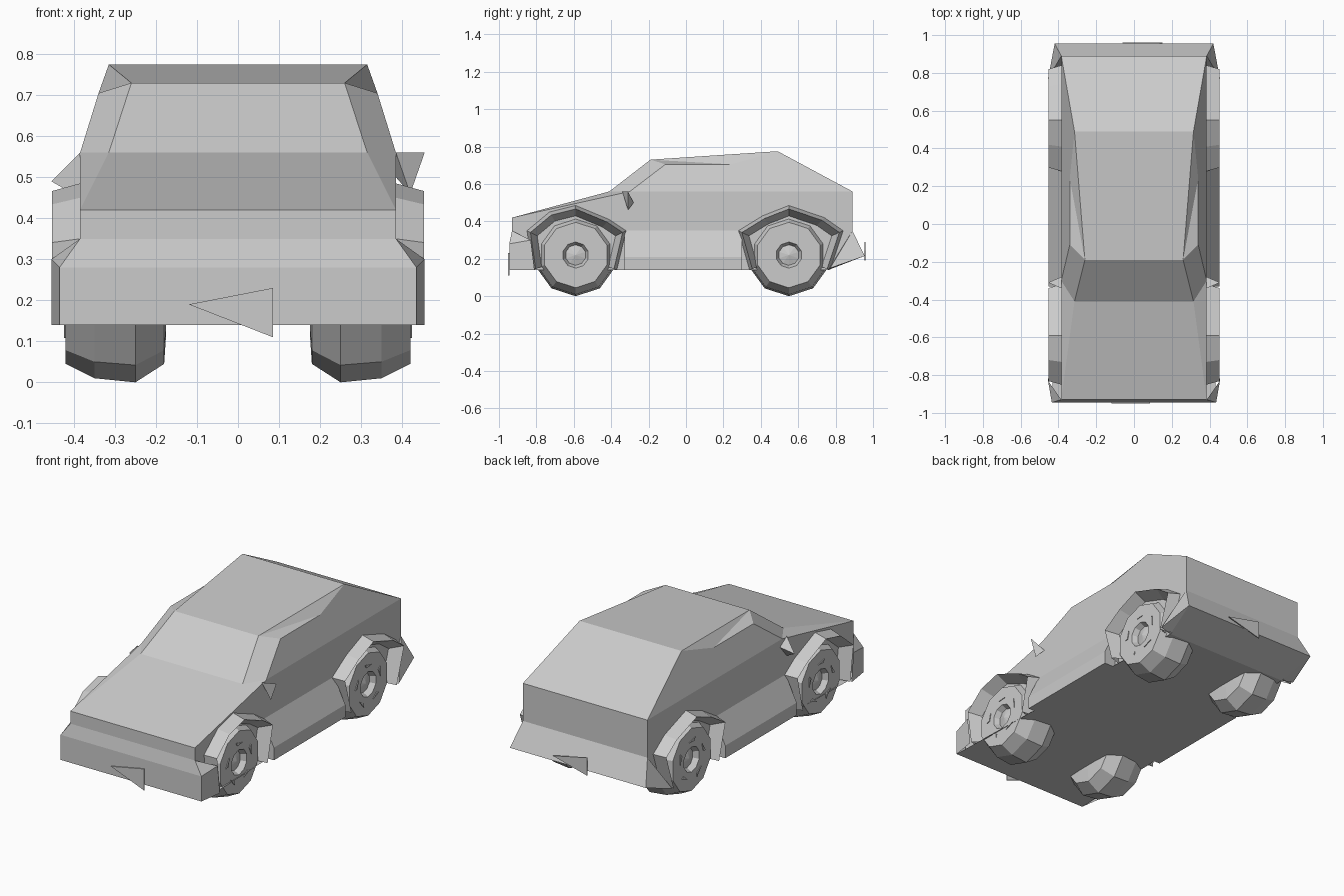
import bpy, bmesh, math
from mathutils import Vector

old = bpy.data.objects.get("Cube")
if old:
    bpy.data.objects.remove(old, do_unlink=True)

# Single flat colour
grey = bpy.data.materials.new("plain_grey")
grey.use_nodes = True
colour = (0.6, 0.6, 0.6, 1)
grey.diffuse_color = colour
grey.node_tree.nodes["Principled BSDF"].inputs["Base Color"].default_value = colour


def build(name, bm, centre=None):
    """Turn a bmesh into a flat shaded object, facing outward from centre if given."""
    bmesh.ops.remove_doubles(bm, verts=bm.verts, dist=0.0005)
    bm.normal_update()
    if centre:
        for face in bm.faces:
            if face.normal.dot(face.calc_center_median() - Vector(centre)) < 0:
                face.normal_flip()
    else:
        bmesh.ops.recalc_face_normals(bm, faces=bm.faces)
    mesh = bpy.data.meshes.new(name)
    bm.to_mesh(mesh)
    bm.free()
    mesh.materials.append(grey)
    obj = bpy.data.objects.new(name, mesh)
    bpy.context.collection.objects.link(obj)
    return obj


def add_face(bm, points):
    return bm.faces.new([bm.verts.new(p) for p in points])


def bridge(bm, first, second, closed=False):
    """Quads between two equal rows of points."""
    count = len(first)
    for i in range(count if closed else count - 1):
        j = (i + 1) % count
        add_face(bm, [first[i], first[j], second[j], second[i]])


# Body shell: corner points of one half, mirrored across the middle
corner = dict(
    bumper_low=(.435, -.945, .14), bumper_mid=(.435, -.945, .28),
    nose_low=(.385, -.93, .35), nose_top=(.385, -.93, .42),
    cowl=(.315, -.41, .56), belt_front=(.385, -.3, .56),
    roof_front=(.26, -.19, .73), roof_rear=(.315, .49, .775),
    glass_front=(.34, -.11, .705), glass_rear=(.34, .24, .705),
    belt_rear=(.385, .89, .56), tail=(.385, .89, .35),
    tail_low=(.42, .955, .215), floor_rear=(.385, .76, .14),
    floor_front=(.385, -.93, .14), fender_low=(.455, -.81, .14),
    fender_top=(.455, -.83, .3), rear_corner=(.455, .77, .15),
)
# Panels that span the full width run between neighbours in this chain
chain = ("bumper_low bumper_mid nose_low nose_top cowl roof_front roof_rear "
         "belt_rear tail tail_low floor_rear bumper_low").split()
# Panels repeated on each side
side_panels = [
    "nose_low nose_top belt_front belt_rear tail",
    "nose_low tail floor_rear floor_front",
    "nose_top cowl belt_front",
    "cowl roof_front belt_front",
    "belt_front roof_front glass_front",
    "belt_front glass_front glass_rear roof_rear belt_rear",
    "glass_front roof_front glass_rear",
    "roof_front roof_rear glass_rear",
    "bumper_low bumper_mid fender_top fender_low",
    "bumper_mid nose_low fender_top",
    "tail tail_low rear_corner",
    "tail rear_corner floor_rear",
    "rear_corner tail_low floor_rear",
]


def flip(p, side):
    return (p[0] * side, p[1], p[2])


bm = bmesh.new()
for a, b in zip(chain, chain[1:]):
    add_face(bm, [corner[a], corner[b], flip(corner[b], -1), flip(corner[a], -1)])
for panel in side_panels:
    for side in (1, -1):
        add_face(bm, [flip(corner[n], side) for n in panel.split()])
build("body_shell", bm, (0, 0, .36))

# Wheel arch outlines in y, z, measured from the wheel centre
AXLE = .22
front_arch = [(-.23, -.08), (-.26, .13), (-.14, .23), (0, .265), (.18, .19), (.27, .13), (.22, -.08)]
rear_arch = [(-.21, -.08), (-.27, .13), (-.14, .21), (0, .265), (.19, .2), (.29, .13), (.22, -.08)]
axles = {"front": (-.59, front_arch), "rear": (.55, rear_arch)}


def wheel_arch(name, y, outline, side):
    rings = []
    for x, scale in ((.385, 1), (.453, .93), (.385, .79)):
        rings.append([(side * x, y + u * scale, max(AXLE + v * scale, .14)) for u, v in outline])
    bm = bmesh.new()
    bridge(bm, rings[0], rings[1])
    bridge(bm, rings[1], rings[2])
    build(name, bm)


# Wheel: a faceted turned shape with a domed inside and a sunken hub
wheel_profile = [(.175, .0), (.175, .1), (.18, .175), (.25, .22), (.35, .21),
                 (.42, .175), (.42, .07), (.39, .055), (.405, .0)]


def wheel(name, y, side, sides=10):
    bm = bmesh.new()

    def ring(x, r):
        turns = [math.tau * i / sides - math.pi / 2 for i in range(sides)]
        return [(side * x, y + r * math.cos(t), AXLE + r * math.sin(t)) for t in turns]

    for a, b in zip(wheel_profile, wheel_profile[1:]):
        if a[1] == 0 or b[1] == 0:
            tip, rim = (a, b) if a[1] == 0 else (b, a)
            loop = ring(*rim)
            for i in range(sides):
                add_face(bm, [(side * tip[0], y, AXLE), loop[i], loop[(i + 1) % sides]])
        else:
            bridge(bm, ring(*a), ring(*b), closed=True)
    build(name, bm)


# Small raised triangles around the hub
def rim_marks(name, y, side, count=5):
    bm = bmesh.new()
    for k in range(count):
        turn = math.tau * k / count + math.pi / 2
        tri = [(turn + d, r) for d, r in ((-.25, .105), (.25, .12), (.2, .1))]
        outer, inner = ([(side * x, y + r * math.cos(t), AXLE + r * math.sin(t))
                         for t, r in tri] for x in (.424, .418))
        add_face(bm, outer)
        bridge(bm, outer, inner, closed=True)
    build(name, bm)


for side, side_name in ((1, "left"), (-1, "right")):
    for end, (y, outline) in axles.items():
        wheel_arch(f"{end}_{side_name}_arch", y, outline, side)
        wheel(f"{end}_{side_name}_wheel", y, side)
        rim_marks(f"{end}_{side_name}_rim_marks", y, side)

    # Sill below the door, sloping outward
    section = [(.385, .35), (.453, .21), (.453, .14), (.385, .14)]
    ends = [[(side * x, y, z) for x, z in section] for y in (-.33, .3)]
    bm = bmesh.new()
    bridge(bm, ends[0], ends[1], closed=True)
    for end in ends:
        add_face(bm, end)
    build(f"{side_name}_sill", bm)

# Wing mirrors: one pointed fin on each side
mirrors = {
    "left_mirror": [(.385, -.34, .56), (.455, -.31, .56), (.42, -.31, .46), (.385, -.28, .5)],
    "right_mirror": [(-.385, -.34, .56), (-.455, -.31, .49), (-.385, -.34, .45), (-.385, -.28, .52)],
}
for name, tips in mirrors.items():
    bm = bmesh.new()
    for skip in range(4):
        add_face(bm, tips[:skip] + tips[skip + 1:])
    build(name, bm)


# Triangular plates on the bumpers
def plate(name, y, points, depth):
    bm = bmesh.new()
    near, far = ([(x, y + d, z) for x, z in points] for d in (0, depth))
    add_face(bm, near)
    add_face(bm, far)
    bridge(bm, near, far, closed=True)
    build(name, bm)


plate("front_plate", -.951, [(-.12, .19), (.085, .23), (.085, .11)], .006)
plate("rear_plate", .955, [(.15, .245), (-.06, .29), (-.06, .19)], .006)
